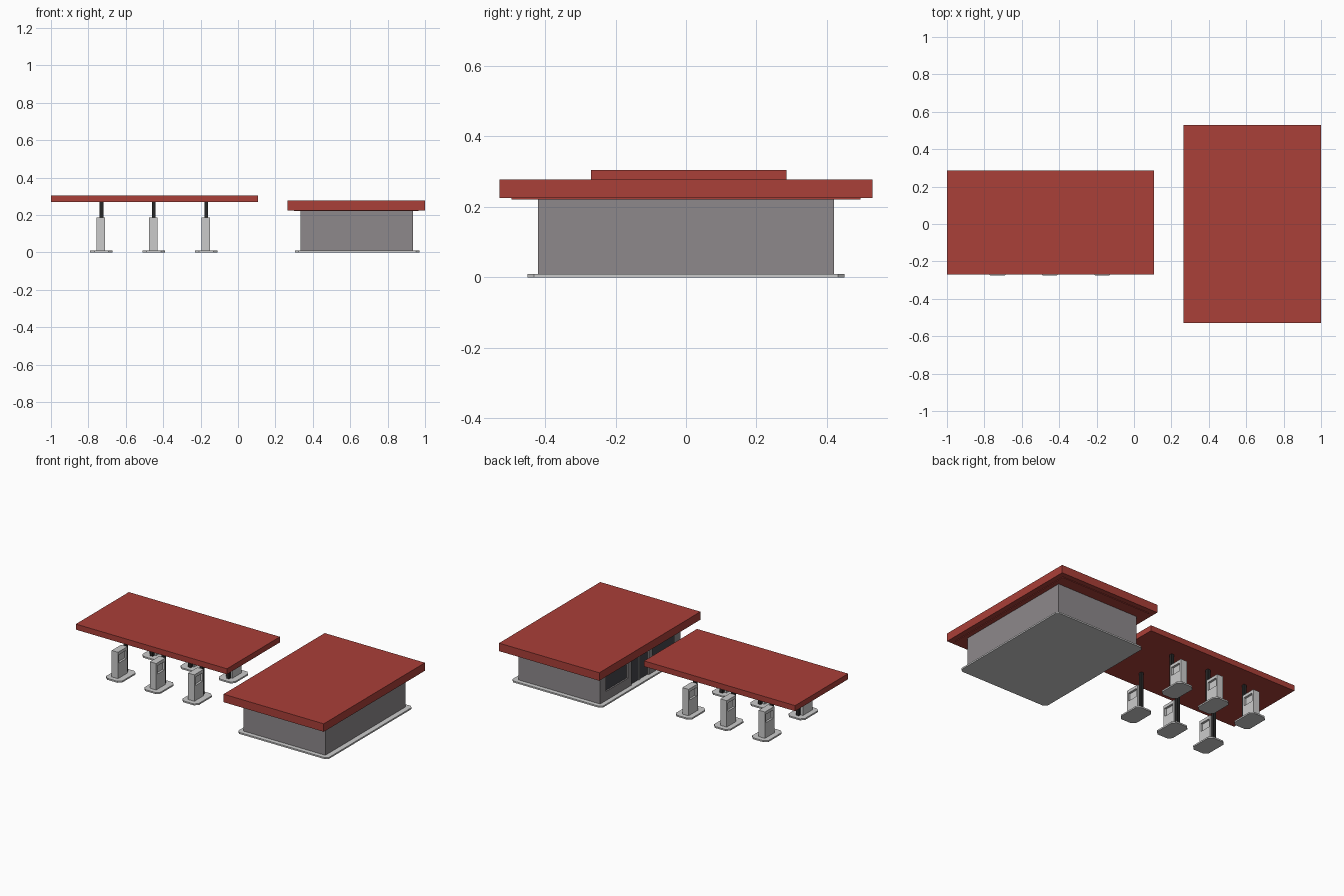
import bpy, bmesh

if "Cube" in bpy.data.objects:
    bpy.data.objects.remove(bpy.data.objects["Cube"])


def material(name, rgb):
    m = bpy.data.materials.new(name)
    m.diffuse_color = (*rgb, 1)
    m.use_nodes = True
    m.node_tree.nodes["Principled BSDF"].inputs["Base Color"].default_value = m.diffuse_color
    return m


RED = material("red_roof", (0.4, 0.05, 0.04))
WALL = material("wall_grey", (0.27, 0.25, 0.26))
BLACK = material("black", (0.02, 0.02, 0.02))
GLASS = material("dark_glass", (0.06, 0.06, 0.07))


def finish(name, bm, mat):
    bmesh.ops.recalc_face_normals(bm, faces=bm.faces)
    me = bpy.data.meshes.new(name)
    bm.to_mesh(me)
    bm.free()
    ob = bpy.data.objects.new(name, me)
    if mat:
        me.materials.append(mat)
    bpy.context.collection.objects.link(ob)
    return ob


def box(name, x, y, z, mat=None):
    bm = bmesh.new()
    bmesh.ops.create_cube(bm, size=1)
    for v in bm.verts:
        v.co = [a[0] + (c + 0.5) * (a[1] - a[0]) for a, c in zip((x, y, z), v.co)]
    return finish(name, bm, mat)


def slab(name, x, y, z, c):
    """Plinth with cut-off plan corners."""
    bm = bmesh.new()
    pts = [(x[0] + c, y[0]), (x[1] - c, y[0]), (x[1], y[0] + c), (x[1], y[1] - c),
           (x[1] - c, y[1]), (x[0] + c, y[1]), (x[0], y[1] - c), (x[0], y[0] + c)]
    f = bm.faces.new([bm.verts.new((*p, z[0])) for p in pts])
    r = bmesh.ops.extrude_face_region(bm, geom=[f], use_keep_orig=True)
    for v in r["geom"]:
        if isinstance(v, bmesh.types.BMVert):
            v.co.z = z[1]
    return finish(name, bm, None)


# forecourt canopy
box("canopy_roof", (-1, 0.108), (-0.27, 0.285), (0.268, 0.305), RED)

# pumps: mirrored rows, columns on the inner side
for cx in (-0.73, -0.45, -0.17):
    for cy, out in ((-0.185, -1), (0.195, 1)):
        def ys(a, b):
            return sorted((cy + out * a, cy + out * b))
        slab("pump_base", (cx - 0.06, cx + 0.06), (cy - 0.09, cy + 0.09), (0, 0.01), 0.022)
        bx = (cx - 0.026, cx + 0.02)
        # body: lower block, thin web with side recesses, end posts and cap
        box("pump_lower_body", bx, ys(-0.04, 0.058), (0.01, 0.11))
        box("pump_recess_back", (cx - 0.012, cx + 0.006), ys(-0.03, 0.048), (0.11, 0.165))
        box("pump_inner_post", bx, ys(-0.04, -0.028), (0.11, 0.165))
        box("pump_outer_post", bx, ys(0.046, 0.058), (0.11, 0.165))
        box("pump_cap", bx, ys(-0.04, 0.058), (0.165, 0.185))
        box("canopy_column", (cx - 0.01, cx + 0.01), ys(-0.06, -0.04), (0.01, 0.268), BLACK)

# shop plinth, roof and soffit
slab("shop_plinth", (0.305, 0.97), (-0.45, 0.45), (0, 0.01), 0.018)
box("shop_roof", (0.265, 1.0), (-0.53, 0.53), (0.225, 0.278), RED)
box("shop_soffit", (0.3, 0.965), (-0.495, 0.495), (0.221, 0.225), RED)

# shop walls: three closed sides
T = 0.02
Z = (0.01, 0.223)
box("back_wall", (0.935 - T, 0.935), (-0.42, 0.42), Z, WALL)
for name, y in (("left_wall", 0.42 - T), ("right_wall", -0.42)):
    box(name, (0.335, 0.935), (y, y + T), Z, WALL)

# glazed shop front facing the pumps: header, piers, sills, panes
X = (0.335, 0.335 + T)
box("front_header", X, (-0.4, 0.4), (0.185, 0.223), WALL)
piers = [(-0.4, -0.36), (-0.13, -0.09), (0.09, 0.13), (0.36, 0.4)]
for p in piers:
    box("front_pier", X, p, (0.01, 0.185), WALL)
for y in ((-0.36, -0.13), (0.13, 0.36)):
    box("window_sill_wall", X, y, (0.01, 0.07), WALL)
    box("window_pane", (0.345, 0.352), y, (0.07, 0.185), GLASS)
for y in ((-0.09, -0.005), (0.005, 0.09)):
    box("door_pane", (0.345, 0.352), y, (0.01, 0.185), GLASS)
box("door_post", (0.34, 0.355), (-0.005, 0.005), (0.01, 0.185))
